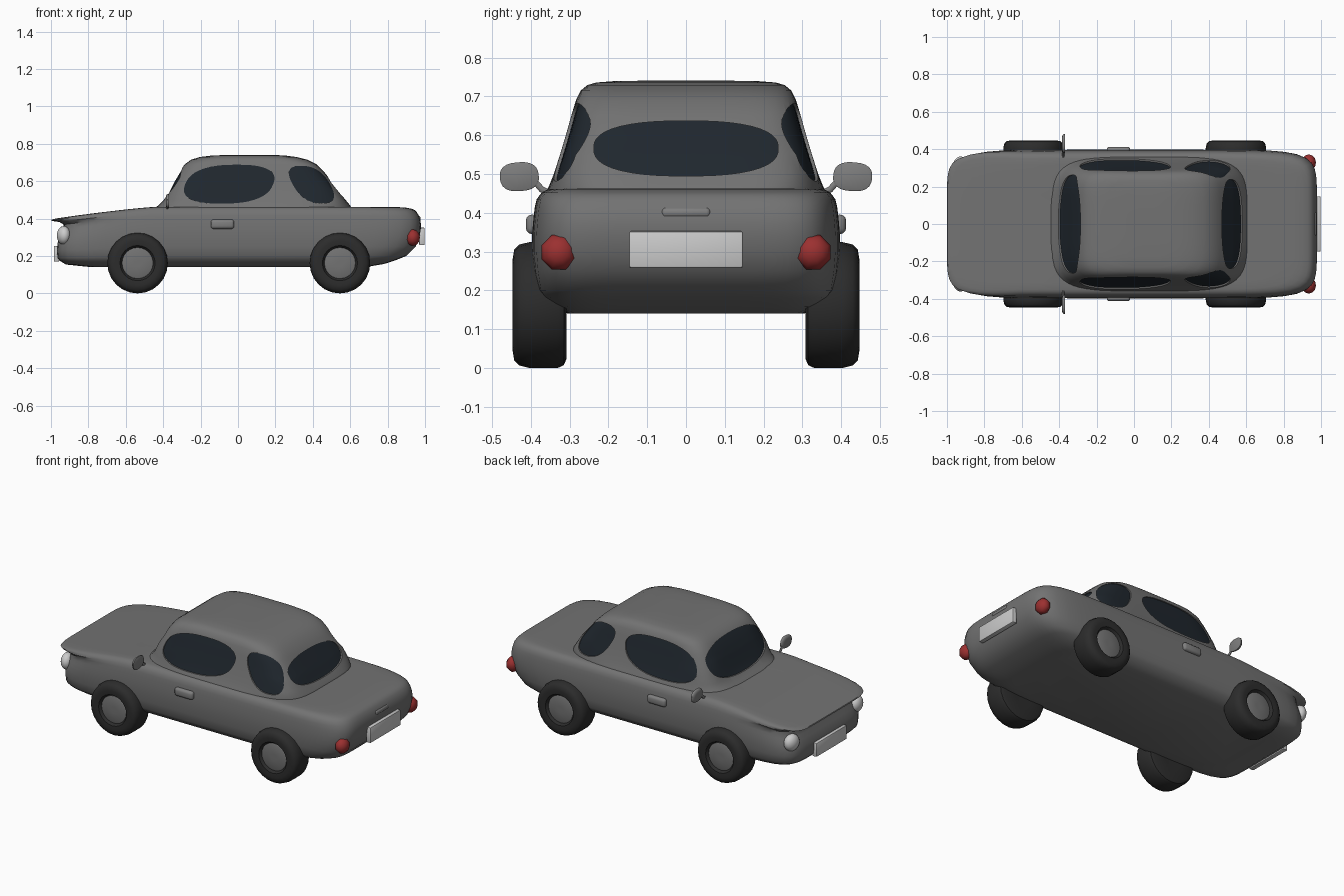
import bpy, bmesh, math
from mathutils import Vector, Matrix
from mathutils.bvhtree import BVHTree

if "Cube" in bpy.data.objects:
    bpy.data.objects.remove(bpy.data.objects["Cube"])


def material(name, c):
    m = bpy.data.materials.new(name)
    m.diffuse_color = (*c, 1)
    m.use_nodes = True
    m.node_tree.nodes["Principled BSDF"].inputs["Base Color"].default_value = m.diffuse_color
    return m


PAINT = material("grey_paint", (0.17, 0.17, 0.17))
TRIM = material("grey_trim", (0.21, 0.21, 0.21))
RUBBER = material("rubber", (0.025, 0.025, 0.025))
GLASS = material("dark_glass", (0.014, 0.020, 0.027))
RED = material("red_lens", (0.33, 0.03, 0.03))
LIGHT = material("light_lens", (0.75, 0.75, 0.75))
PLATE = material("plate_grey", (0.55, 0.55, 0.55))


def smooth(ob, angle=40):
    bpy.ops.object.select_all(action='DESELECT')
    ob.select_set(True)
    bpy.context.view_layer.objects.active = ob
    bpy.ops.object.shade_smooth_by_angle(angle=math.radians(angle))


def finish(name, bm, mat, angle=40):
    bmesh.ops.recalc_face_normals(bm, faces=bm.faces)
    me = bpy.data.meshes.new(name)
    bm.to_mesh(me)
    bm.free()
    ob = bpy.data.objects.new(name, me)
    bpy.context.collection.objects.link(ob)
    me.materials.append(mat)
    smooth(ob, angle)
    return ob


def loft(name, rings, mat, angle=40):
    """Skin a list of point rings and cap both ends."""
    bm = bmesh.new()
    rows = [[bm.verts.new(p) for p in r] for r in rings]
    n = len(rows[0])
    for a, b in zip(rows, rows[1:]):
        for i in range(n):
            j = (i + 1) % n
            bm.faces.new((a[i], a[j], b[j], b[i]))
    bm.faces.new(rows[0])
    bm.faces.new(rows[-1])
    return finish(name, bm, mat, angle)


def unit_ring(n, power):
    """Rounded-square outline of half-size 1."""
    pts = []
    for i in range(n):
        t = 2 * math.pi * (i + 0.5) / n
        c, s = math.cos(t), math.sin(t)
        k = (abs(c) ** power + abs(s) ** power) ** (-1 / power)
        pts.append((c * k, s * k))
    return pts


def plan_ring(z, front, rear, half, power, k=1.0, n=112):
    cx, a = (front + rear) / 2, (rear - front) / 2
    return [Vector((cx + a * u * k, half * v * k, z)) for u, v in unit_ring(n, power)]


# Lower body: (z, front x, rear x, half width), bonnet lowered and widened at the nose
BODY = [(.14, -.78, .68, .305), (.157, -.92, .78, .345), (.18, -.95, .85, .372),
        (.20, -.965, .90, .385), (.25, -.968, .95, .393), (.30, -.965, .97, .397),
        (.34, -.95, .977, .397), (.37, -.94, .978, .395), (.39, -.932, .975, .393),
        (.415, -.932, .968, .39), (.435, -.955, .955, .385), (.445, -.985, .945, .378),
        (.452, -1.0, .93, .372), (.458, -.997, .90, .362), (.461, -.97, .86, .35)]
rings = [plan_ring(*r, 8) for r in BODY]
rings += [plan_ring(.462, *BODY[-1][1:], 8, k) for k in (.9, .8, .7, .6, .5, .3, .1)]
for r in rings:
    for p in r:
        if p.z > .43:
            p.y *= 1 + .06 * max(0, (-.6 - p.x) / .4)
        p.z = .14 + (p.z - .14) * (1 - .2 * max(0, (-.45 - p.x) / .55) ** 1.2)
loft("body", rings, PAINT)

# Cabin: (z, front x, rear x, half width, squareness)
CABIN = [(.43, -.47, .61, .365, 4.5), (.455, -.45, .61, .36, 4.5), (.47, -.425, .60, .353, 5),
         (.50, -.397, .575, .341, 6), (.55, -.37, .54, .325, 7), (.60, -.345, .50, .31, 7),
         (.65, -.315, .46, .296, 7), (.69, -.285, .42, .284, 7), (.715, -.25, .37, .272, 6),
         (.729, -.205, .315, .255, 5), (.736, -.15, .26, .232, 4.5), (.740, -.07, .20, .18, 4),
         (.741, 0, .13, .08, 4)]
cabin = loft("cabin", [plan_ring(*r) for r in CABIN], PAINT)
bm = bmesh.new()
bm.from_mesh(cabin.data)
bmesh.ops.triangulate(bm, faces=bm.faces)
tree = BVHTree.FromBMesh(bm)
bm.free()


def window(name, axis, side, c, a, b, shear=0.0, power=2.5):
    """Project a rounded outline onto the cabin, cut a recess and set the glass in it."""
    d = Vector((side, 0, 0)) if axis == 'x' else Vector((0, side, 0))

    def ring(k, depth):
        out = []
        for u, v in unit_ring(48, power):
            h = c[0] + (a * u + shear * v) * k
            z = c[1] + b * v * k
            o = Vector((0, h, z)) if axis == 'x' else Vector((h, 0, z))
            hit = tree.ray_cast(o + d * 2, -d)[0]
            out.append((hit if hit else o) + d * depth)
        return out

    ks = (.05, .25, .45, .65, .85, 1)

    def slab(nm, lo, hi, mat):
        return loft(nm, [ring(k, lo) for k in ks] + [ring(k, hi) for k in ks[::-1]], mat)

    cutter = slab("cutter", -.010, .03, PAINT)
    mod = cabin.modifiers.new("recess", 'BOOLEAN')
    mod.operation = 'DIFFERENCE'
    mod.solver = 'EXACT'
    mod.object = cutter
    bpy.context.view_layer.objects.active = cabin
    bpy.ops.object.modifier_apply(modifier=mod.name)
    bpy.data.objects.remove(cutter)
    slab(name, -.02, -.008, GLASS)


window("windscreen", 'x', -1, (0, .59), .262, .098)
window("rear_window", 'x', 1, (0, .566), .238, .071)
for s in (-1, 1):
    window("front_side_window", 'y', s, (-.047, .584), .235, .104, .04)
    window("rear_side_window", 'y', s, (.393, .582), .10, .10, -.055)
smooth(cabin, 35)


def box(name, size, loc, bevel, mat, seg=2):
    bm = bmesh.new()
    bmesh.ops.create_cube(bm, size=1, matrix=Matrix.Diagonal((*size, 1)))
    bmesh.ops.bevel(bm, geom=bm.edges[:], offset=bevel, segments=seg,
                    profile=.5, affect='EDGES')
    bmesh.ops.translate(bm, verts=bm.verts, vec=loc)
    return finish(name, bm, mat)


def ball(name, radii, loc, mat, u, v, angle, yaw=0.0):
    """Ellipsoid with its poles along x."""
    bm = bmesh.new()
    m = (Matrix.Translation(loc) @ Matrix.Rotation(yaw, 4, 'Z') @
         Matrix.Diagonal((*radii, 1)) @ Matrix.Rotation(math.pi / 2, 4, 'Y') @
         Matrix.Rotation(math.pi / u, 4, 'Z'))
    bmesh.ops.create_uvsphere(bm, u_segments=u, v_segments=v, radius=1, matrix=m)
    return finish(name, bm, mat, angle)


def lathe(name, profile, x, z, s, mat, n=24):
    rings = [[(x + r * math.cos(2 * math.pi * i / n), s * y,
               z + r * math.sin(2 * math.pi * i / n)) for i in range(n)] for r, y in profile]
    return loft(name, rings, mat)


# Wheels
TYRE = [(.06, .312), (.138, .308), (.155, .315), (.162, .33), (.162, .405),
        (.156, .43), (.143, .443), (.12, .447), (.094, .444), (.083, .428), (.06, .425)]
HUB = [(.085, .415), (.083, .430), (.076, .433), (.02, .434)]
for s in (-1, 1):
    for x, end in ((-.537, "front"), (.545, "rear")):
        lathe(end + "_tyre", TYRE, x, .162, s, RUBBER)
        lathe(end + "_hub", HUB, x, .162, s, PAINT)

# Lights, door handles and wing mirrors
for s in (-1, 1):
    ball("headlight", (.036, .05, .05), (-.932, s * .312, .31), LIGHT, 20, 12, 40, s * -.2)
    ball("tail_light", (.038, .048, .048), (.935, s * .328, .298), RED, 8, 6, 50)
    box("door_handle", (.125, .034, .05), (-.083, s * .396, .37), .015, TRIM, 3)
    head = unit_ring(28, 2.6)
    loft("mirror_head", [[(-.376 + dx, s * (.43 + k * (.05 * u + .004 * v)),
                           .493 + k * (.037 * v - .004 * u)) for u, v in head]
                         for dx, k in ((-.010, .6), (-.006, .9), (0, 1), (.006, 1), (.008, .9))],
         TRIM)
    path = [(.335, .452), (.355, .452), (.372, .46), (.384, .474), (.40, .485)]
    loft("mirror_arm", [[(-.378 + .006 * math.cos(t * math.pi / 5),
                          s * (y - .005 * math.sin(t * math.pi / 5)),
                          z + .007 * math.sin(t * math.pi / 5)) for t in range(10)]
                        for y, z in path], TRIM)

# Number plates and boot handle
box("rear_plate", (.03, .295, .095), (.983, 0, .305), .006, PLATE)
box("front_plate", (.03, .295, .085), (-.970, 0, .212), .006, PLATE)
box("boot_handle", (.03, .127, .027), (.962, 0, .400), .011, TRIM, 3)
